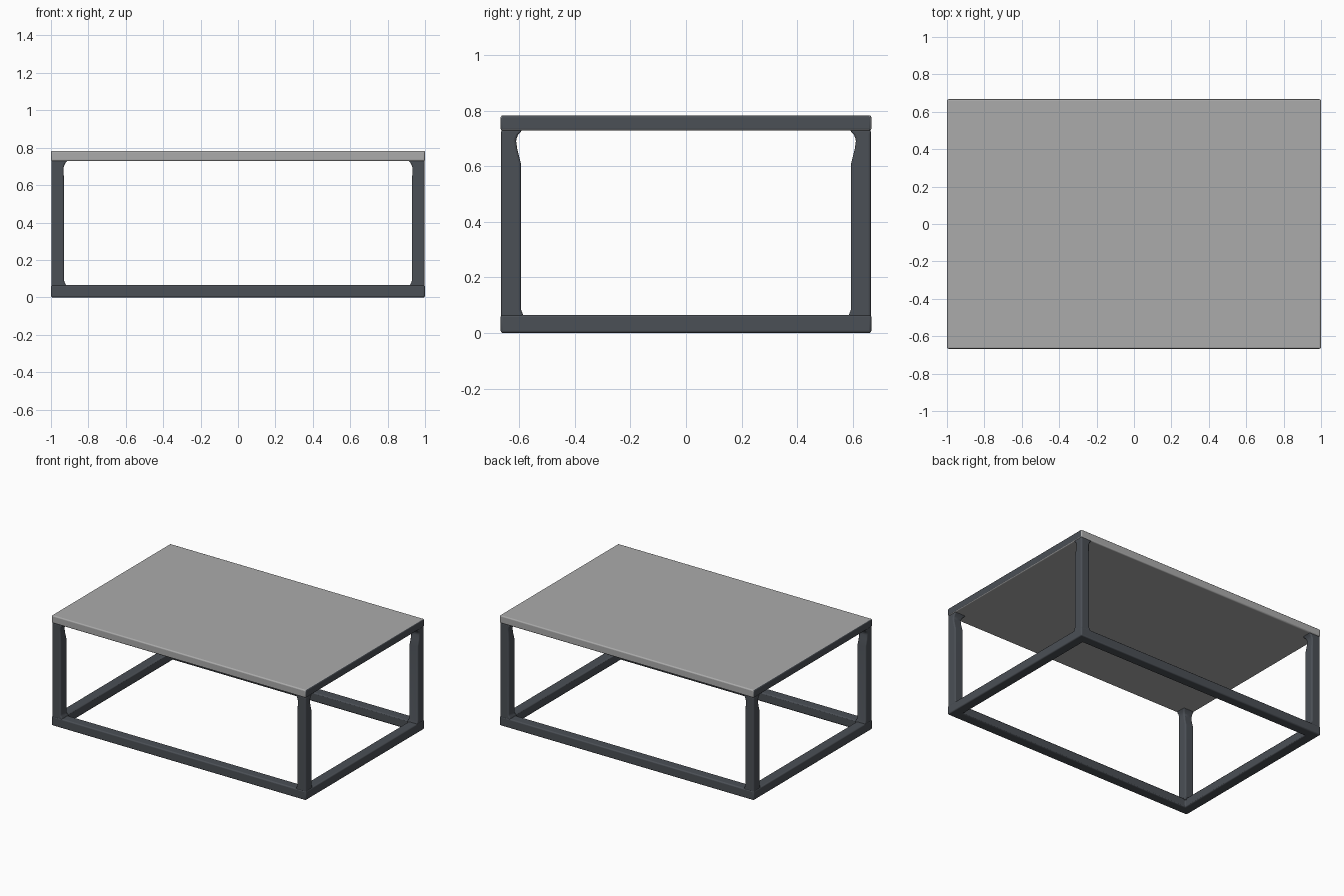
import bpy, bmesh

if "Cube" in bpy.data.objects:
    bpy.data.objects.remove(bpy.data.objects["Cube"])

X, Y = 1.0, 0.667          # half length and half depth
BAR = 0.07                 # frame bar width


def material(name, rgb, rough):
    m = bpy.data.materials.new(name)
    m.use_nodes = True
    m.diffuse_color = (*rgb, 1)
    shader = m.node_tree.nodes["Principled BSDF"]
    shader.inputs["Base Color"].default_value = (*rgb, 1)
    shader.inputs["Roughness"].default_value = rough
    return m


grey = material("light grey top", (0.41, 0.41, 0.41), 0.6)
dark = material("dark slate metal", (0.07, 0.079, 0.092), 0.6)


def loft(name, rings, mats, cyclic=False, bevel=0.008):
    """Join matching rings of points, capping the ends or closing the loop."""
    bm = bmesh.new()
    loops = [[bm.verts.new(p) for p in ring] for ring in rings]
    pairs = list(zip(loops, loops[1:]))
    if cyclic:
        pairs.append((loops[-1], loops[0]))
    else:
        bm.faces.new(loops[0])
        bm.faces.new(loops[-1])
    n = len(loops[0])
    for a, b in pairs:
        for i in range(n):
            j = (i + 1) % n
            bm.faces.new((a[i], a[j], b[j], b[i]))
    bmesh.ops.recalc_face_normals(bm, faces=bm.faces)
    mesh = bpy.data.meshes.new(name)
    bm.to_mesh(mesh)
    bm.free()
    for m in mats:
        mesh.materials.append(m)
    obj = bpy.data.objects.new(name, mesh)
    bpy.context.collection.objects.link(obj)
    mod = obj.modifiers.new("Rounded edges", "BEVEL")
    mod.width = bevel
    mod.segments = 3
    mod.limit_method = "ANGLE"
    bpy.ops.object.select_all(action="DESELECT")
    obj.select_set(True)
    bpy.context.view_layer.objects.active = obj
    bpy.ops.object.shade_smooth_by_angle()
    return obj


def rectangle(x, y, z):
    return [(-x, -y, z), (x, -y, z), (x, y, z), (-x, y, z)]


# Tabletop: light slab with dark end faces
top = loft("tabletop", [rectangle(X, Y, 0.728), rectangle(X, Y, 0.783)], [grey, dark])
for face in top.data.polygons:
    face.material_index = int(abs(face.normal.x) > 0.7)

# Base frame: one square bar mitred around the floor
base = []
for sx, sy in ((-1, -1), (1, -1), (1, 1), (-1, 1)):
    base.append([(sx * (X - inset), sy * (Y - inset), z)
                 for inset, z in ((0, 0), (0, 0.065), (BAR, 0.065), (BAR, 0))])
loft("base_frame", base, [dark], cyclic=True)

# Legs: flared feet, slim necks and small fillets under the top (z, x width, y width)
stations = [(0.05, 0.085, 0.085), (0.068, 0.08, 0.08), (0.085, BAR, 0.073),
            (0.61, BAR, 0.073), (0.66, 0.068, 0.06), (0.695, 0.068, 0.055),
            (0.715, 0.075, 0.064), (0.732, 0.09, 0.08)]
for side, sx in (("right", -1), ("left", 1)):
    for end, sy in (("front", -1), ("back", 1)):
        rings = []
        for z, wx, wy in stations:
            ox, oy = X - 0.002, Y - 0.002
            ix, iy = X - wx, Y - wy
            rings.append([(sx * x, sy * y, z)
                          for x, y in ((ox, oy), (ix, oy), (ix, iy), (ox, iy))])
        loft(f"{end}_{side}_leg", rings, [dark])
